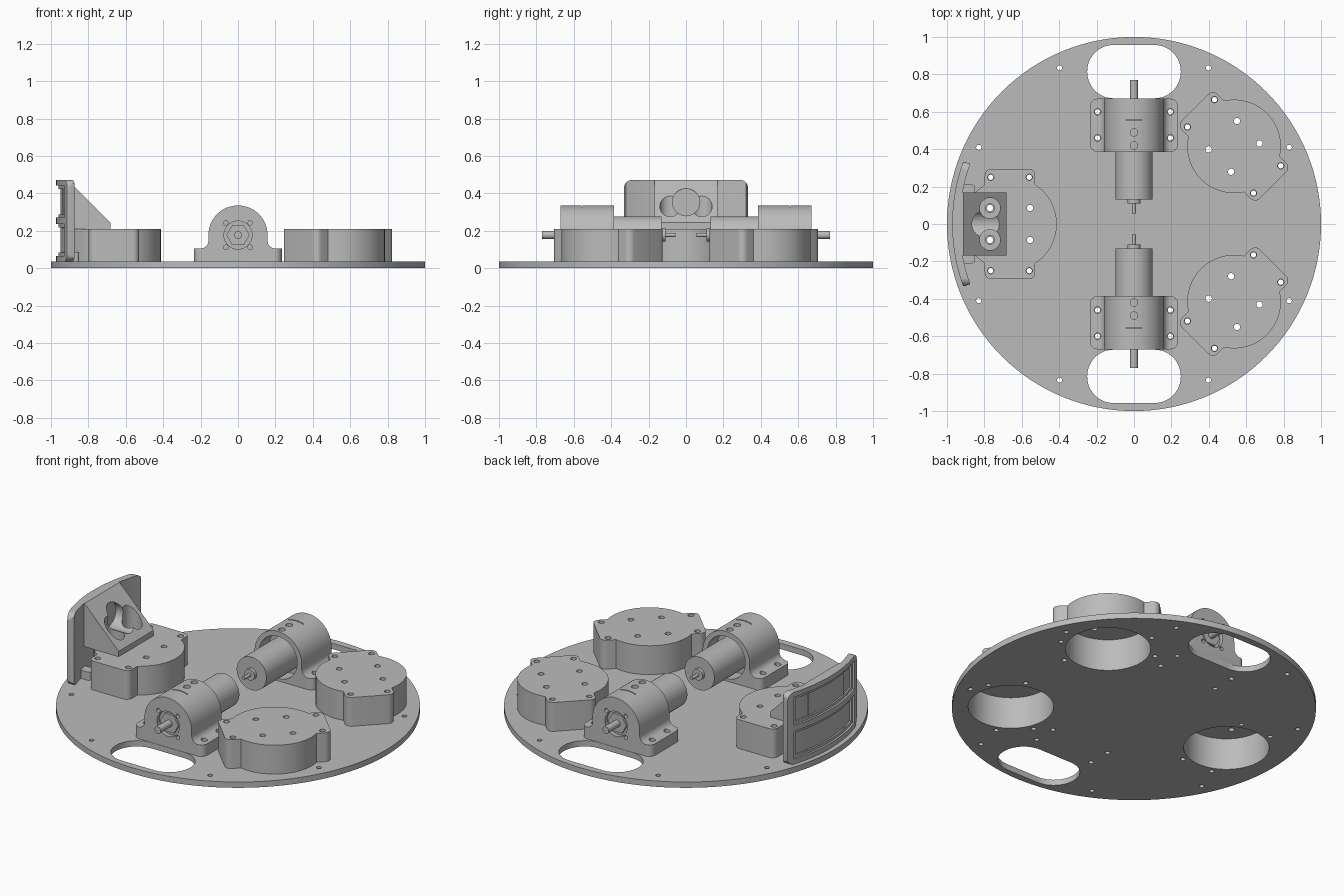
import bpy, bmesh
from math import cos, sin, pi, radians, asin, atan2, hypot
from mathutils import Matrix

cube = bpy.data.objects.get("Cube")
if cube:
    bpy.data.objects.remove(cube, do_unlink=True)

grey = bpy.data.materials.new("plain_grey")
grey.use_nodes = True
GREY = (0.5, 0.5, 0.5, 1)
grey.diffuse_color = GREY
grey.node_tree.nodes["Principled BSDF"].inputs["Base Color"].default_value = GREY

BASE = 0.035      # top of the base plate
POD_TOP = 0.21
AXLE = 0.177      # motor axis height


def arc(cx, cy, r, a0, a1, n=12):
    return [(cx + r * cos(radians(a0 + (a1 - a0) * i / n)),
             cy + r * sin(radians(a0 + (a1 - a0) * i / n))) for i in range(n + 1)]


def circle(cx, cy, r, n=32):
    return arc(cx, cy, r, 0, 360, n)[:-1]


def rounded_rect(x0, x1, y0, y1, r, n=8):
    return (arc(x1 - r, y1 - r, r, 0, 90, n) + arc(x0 + r, y1 - r, r, 90, 180, n)
            + arc(x0 + r, y0 + r, r, 180, 270, n) + arc(x1 - r, y0 + r, r, 270, 360, n))


def prism(name, outlines, lo, hi, axis="Z"):
    """Extrude one or more separate outlines along an axis."""
    place = {"Z": lambda u, v, w: (u, v, w),
             "Y": lambda u, v, w: (u, w, v),
             "X": lambda u, v, w: (w, u, v)}[axis]
    bm = bmesh.new()
    for pts in outlines:
        low = [bm.verts.new(place(u, v, lo)) for u, v in pts]
        top = [bm.verts.new(place(u, v, hi)) for u, v in pts]
        bm.faces.new(low)
        bm.faces.new(top)
        for i in range(len(pts)):
            j = (i + 1) % len(pts)
            bm.faces.new((low[i], low[j], top[j], top[i]))
    bmesh.ops.recalc_face_normals(bm, faces=bm.faces[:])
    mesh = bpy.data.meshes.new(name)
    bm.to_mesh(mesh)
    bm.free()
    mesh.materials.append(grey)
    obj = bpy.data.objects.new(name, mesh)
    bpy.context.scene.collection.objects.link(obj)
    return obj


def boolean(obj, cutter, operation="DIFFERENCE"):
    mod = obj.modifiers.new("cut", "BOOLEAN")
    mod.operation, mod.solver, mod.object = operation, "EXACT", cutter
    bpy.context.view_layer.objects.active = obj
    bpy.ops.object.modifier_apply(modifier=mod.name)
    bpy.data.objects.remove(cutter, do_unlink=True)


def cut(obj, outlines, lo, hi, axis="Z"):
    boolean(obj, prism("cutter", outlines, lo, hi, axis))


def finish(obj):
    bpy.ops.object.select_all(action="DESELECT")
    obj.select_set(True)
    bpy.context.view_layer.objects.active = obj
    bpy.ops.object.shade_smooth_by_angle(angle=radians(30))


def turned(points, pod):
    cx, cy, angle = pod
    m = Matrix.Rotation(radians(angle), 2)
    return [(cx + m[0][0] * x + m[0][1] * y, cy + m[1][0] * x + m[1][1] * y) for x, y in points]


def both(x, y):
    return [(sx * x, sy * y) for sx in (-1, 1) for sy in (-1, 1)]


pods = {"side_pod": (-0.663, 0, 0),
        "back_pod": (0.535, 0.415, 45),
        "front_pod": (0.535, -0.415, -45)}
tab_holes, inner_holes = both(0.103, 0.25), both(0.107, 0.085)
bracket_holes = both(0.195, 0.46) + both(0.195, 0.6)

# Base plate with wheel slots, wells and screw holes
plate = prism("base_plate", [circle(0, 0, 1, 128)], 0, BASE)
cut(plate, [rounded_rect(-0.25, 0.25, y, y + 0.285, 0.14, 12) for y in (0.672, -0.957)], -0.1, 0.1)
cut(plate, [circle(x, y, 0.235, 64) for x, y, a in pods.values()], -0.1, 0.1)
spots = both(0.398, 0.835) + both(0.83, 0.41) + bracket_holes
for pod in pods.values():
    spots += turned(tab_holes, pod)
cut(plate, [circle(x, y, 0.014, 16) for x, y in spots], -0.1, 0.1)
finish(plate)

# Hollow round pods with two screw tabs each
R, W, L, C = 0.25, 0.135, 0.295, 0.035
a = 180 / pi * atan2((R * R - W * W) ** 0.5, W)
half = arc(0, 0, R, -a, a, 40) + arc(W - C, L - C, C, 0, 90, 6) + arc(C - W, L - C, C, 90, 180, 6)
outline = half + [(-x, -y) for x, y in arc(0, 0, R, -a, a, 40)]
outline += [(-x, -y) for x, y in arc(W - C, L - C, C, 0, 90, 6) + arc(C - W, L - C, C, 90, 180, 6)]
for name, pod in pods.items():
    body = prism(name, [turned(outline, pod)], BASE, POD_TOP)
    cut(body, [circle(pod[0], pod[1], 0.235, 64)], 0, 0.193)
    cut(body, [circle(x, y, 0.017, 16) for x, y in turned(tab_holes + inner_holes, pod)], 0, 0.3)
    finish(body)

# Two mirrored motors in their brackets
side = [(0.235, BASE), (0.235, 0.105)] + arc(0.2, 0.147, 0.042, 270, 180, 8)
left = [(-x, z) for x, z in reversed(side)]
bracket_profile = side + arc(0, AXLE, 0.158, 0, 180, 40) + left
for label, s in (("back", 1), ("front", -1)):
    def span(y0, y1):
        return sorted((s * y0, s * y1))

    bracket = prism(label + "_motor_bracket", [bracket_profile], *span(0.385, 0.67), "Y")
    trim = prism("trim", [rounded_rect(-0.235, 0.235, *span(0.385, 0.67), 0.04)], 0, 0.5)
    boolean(bracket, trim, "INTERSECT")
    cut(bracket, [circle(0, AXLE, 0.128, 48)], *span(0.37, 0.48), "Y")
    cut(bracket, [circle(0, AXLE, 0.075)], *span(0.645, 0.7), "Y")
    cut(bracket, [circle(x, AXLE + z, 0.012, 16) for x, z in both(0.065, 0.065)],
        *span(0.63, 0.7), "Y")
    cut(bracket, [circle(x, y, 0.018, 16) for x, y in bracket_holes if y * s > 0], 0, 0.13)
    cut(bracket, [circle(0, s * y, 0.02, 16) for y in (0.42, 0.49)], 0.28, 0.4)
    cut(bracket, [[(x, s * y) for x, y in ((-0.05, 0.553), (0.05, 0.553), (0.05, 0.56), (-0.05, 0.56))]],
        0.32, 0.4)
    finish(bracket)
    for part, r, y0, y1, n in (("motor_can", 0.1, 0.13, 0.49, 48), ("motor_boss", 0.034, 0.11, 0.13, 24),
                               ("rear_shaft", 0.01, 0.055, 0.11, 16), ("gear_boss", 0.062, 0.64, 0.66, 6),
                               ("drive_shaft", 0.021, 0.66, 0.77, 24)):
        finish(prism(label + "_" + part, [circle(0, AXLE, r, n)], *span(y0, y1), "Y"))


def sector(r0, r1, y):
    """Curved strip about the centre, reaching y either way."""
    t = 180 / pi * asin(y / r1)
    return arc(0, 0, r1, 180 - t, 180 + t, 32) + arc(0, 0, r0, 180 + t, 180 - t, 32)


# Curved bumper with two recessed panels
bumper = prism("curved_bumper", [sector(0.932, 0.972, 0.335)], BASE, 0.472)
trim = prism("trim", [rounded_rect(-0.332, 0.332, BASE, 0.472, 0.045)], -1.1, -0.8, "X")
boolean(bumper, trim, "INTERSECT")
for z0, z1 in ((0.065, 0.235), (0.27, 0.442)):
    cut(bumper, [sector(0.96, 1.0, 0.3)], z0, z1)
    cut(bumper, [sector(0.95, 1.0, 0.28)], z0 + 0.018, z1 - 0.018)
finish(bumper)

# Sloped mount behind the bumper with crossing bores
slope = [(-0.94, POD_TOP), (-0.683, POD_TOP), (-0.683, 0.243), (-0.912, 0.472), (-0.94, 0.472)]
mount = prism("sloped_mount", [slope], -0.168, 0.168, "Y")
cut(mount, [circle(-0.77, y, 0.055) for y in (-0.085, 0.085)], 0.225, 0.6)
cut(mount, [circle(0, 0.353, 0.073, 40)], -0.87, -0.6, "X")
cut(mount, [circle(-0.77, y, 0.025, 20) for y in (-0.085, 0.085)], 0.15, 0.3)
finish(mount)

# Small feet holding the bumper to the base plate
for label, s in (("left", 1), ("right", -1)):
    y0, y1 = sorted((s * 0.15, s * 0.21))
    finish(prism(label + "_bumper_foot", [rounded_rect(-0.94, -0.85, y0, y1, 0.015, 4)], BASE, 0.085))
